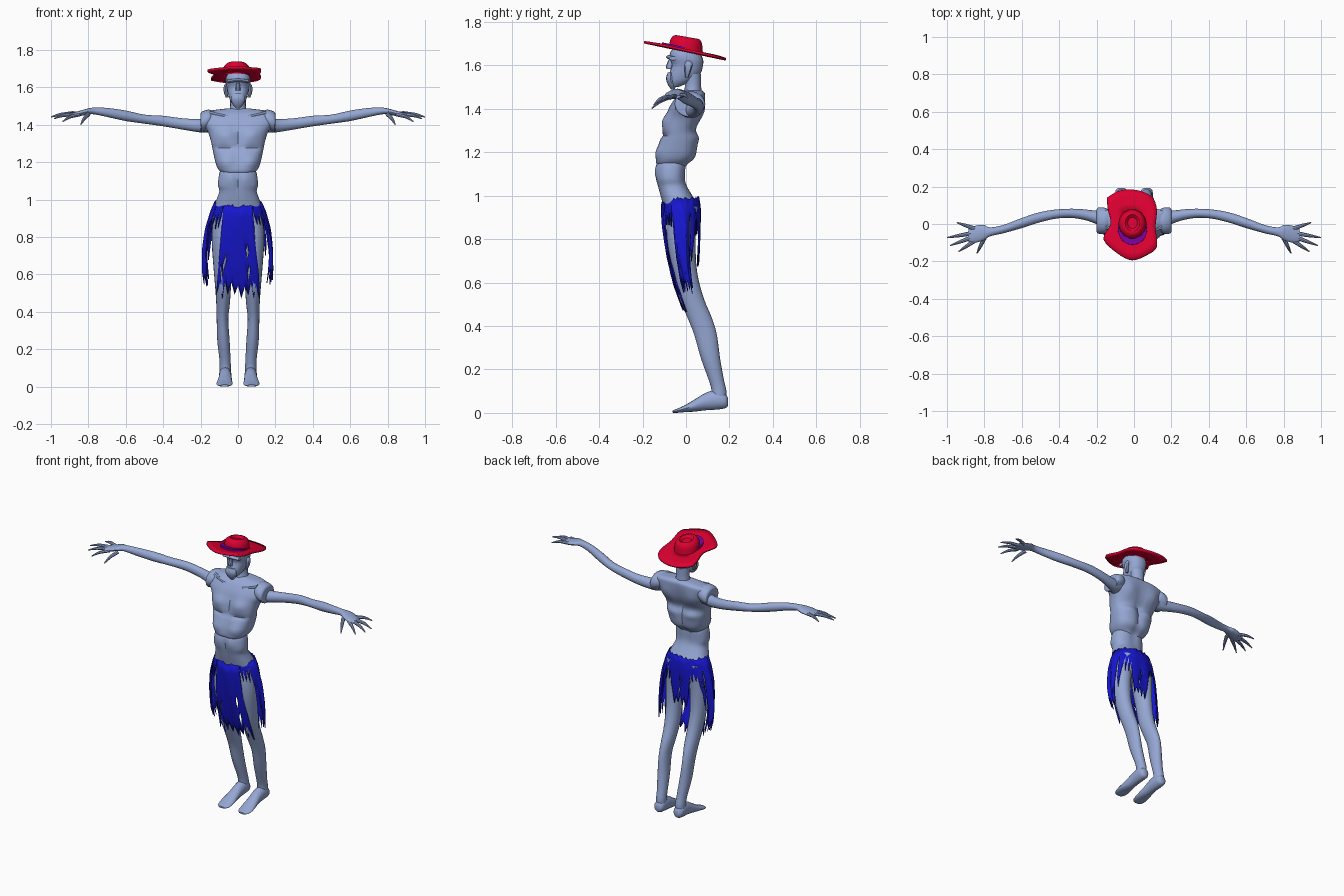
import bpy, bmesh, math, random
from mathutils import Vector

random.seed(4)


def material(name, rgb):
    m = bpy.data.materials.new(name)
    m.diffuse_color = (*rgb, 1)
    return m


SKIN = material("grey_blue_skin", (0.30, 0.385, 0.65))
RED = material("crimson_felt", (0.72, 0.0, 0.03))
BLUE = material("blue_cloth", (0.008, 0.008, 0.62))
PURPLE = material("purple_ribbon", (0.19, 0.0, 0.33))


def finish(name, bm, mat, angle=40, mirror=False):
    bmesh.ops.recalc_face_normals(bm, faces=bm.faces)
    me = bpy.data.meshes.new(name)
    bm.to_mesh(me)
    bm.free()
    ob = bpy.data.objects.new(name, me)
    bpy.context.collection.objects.link(ob)
    me.materials.append(mat)
    bpy.ops.object.select_all(action='DESELECT')
    ob.select_set(True)
    bpy.context.view_layer.objects.active = ob
    bpy.ops.object.shade_smooth_by_angle(angle=math.radians(angle))
    if mirror:
        ob.modifiers.new("mirror", 'MIRROR')
    return ob


def spline(rows, steps):
    """Catmull-Rom interpolation through rows of numbers."""
    out = []
    for i in range(len(rows) - 1):
        p0, p1, p2 = rows[max(i - 1, 0)], rows[i], rows[i + 1]
        p3 = rows[min(i + 2, len(rows) - 1)]
        for s in range(steps):
            t = s / steps
            out.append([0.5 * (2 * b + (c - a) * t + (2 * a - 5 * b + 4 * c - d) * t * t
                               + (3 * b - a - 3 * c + d) * t ** 3)
                        for a, b, c, d in zip(p0, p1, p2, p3)])
    return out + [list(rows[-1])]


def loft(name, rows, axes, mat, seg=16, steps=3, power=2.0, mirror=False, shape=None, angle=40):
    """Rows are (x, y, z, ra, rb); axes are the two directions of each ring."""
    bm = bmesh.new()
    u, v = Vector(axes[0]), Vector(axes[1])
    rings = []
    for x, y, z, ra, rb in spline(rows, steps):
        ring = []
        for k in range(seg):
            a = 2 * math.pi * k / seg
            c, s = math.cos(a), math.sin(a)
            c = math.copysign(abs(c) ** (2 / power), c)
            s = math.copysign(abs(s) ** (2 / power), s)
            p = Vector((x, y, z)) + u * ra * c + v * rb * s
            if shape:
                p = shape(p, s)
            ring.append(bm.verts.new(p))
        rings.append(ring)
    for r, q in zip(rings, rings[1:]):
        for k in range(seg):
            n = (k + 1) % seg
            bm.faces.new((r[k], r[n], q[n], q[k]))
    bm.faces.new(rings[0])
    bm.faces.new(rings[-1])
    return finish(name, bm, mat, angle, mirror)


X, Y, Z = (1, 0, 0), (0, 1, 0), (0, 0, 1)


def column(name, rows, **kw):
    """Upright loft from (z, half width, front y, back y)."""
    return loft(name, [(0, (f + b) / 2, z, w, (b - f) / 2) for z, w, f, b in rows], (X, Y), SKIN, **kw)


# Muscle relief: (side, x, z, x spread, z spread, height)
RELIEF = [(-1, .075, 1.345, .05, .035, .020), (-1, 0, 1.30, .012, .10, -.014),
          (-1, .07, 1.20, .04, .03, .014), (-1, .04, 1.11, .025, .025, .008),
          (-1, 0, 1.08, .01, .06, -.010), (-1, .07, 1.277, .06, .012, -.014),
          (1, .09, 1.39, .04, .05, .012), (1, 0, 1.25, .02, .16, -.015),
          (1, .07, 1.27, .05, .025, .012)]


def muscles(p, s):
    for side, x, z, sx, sz, h in RELIEF:
        if s * side > 0:
            g = math.exp(-((abs(p.x) - x) / sx) ** 2 - ((p.z - z) / sz) ** 2)
            p.y += side * h * g * min(1, abs(s) * 1.5)
    return p


# Torso: chest with an overhanging rib cage, then belly and hips
column("chest", [(1.13, .06, -.10, 0), (1.145, .09, -.135, .01), (1.18, .115, -.137, .045),
                 (1.25, .132, -.122, .055), (1.30, .142, -.108, .045), (1.36, .16, -.09, .07),
                 (1.41, .192, -.075, .082), (1.455, .197, -.045, .088), (1.475, .15, -.02, .085),
                 (1.487, .06, 0, .07)], seg=48, steps=4, power=2.6, shape=muscles)
column("belly", [(1.17, .085, -.12, -.01), (1.14, .10, -.137, 0), (1.08, .107, -.138, -.003),
                 (1.045, .1, -.13, .005), (1.0, .115, -.118, .03), (.95, .132, -.105, .058),
                 (.88, .135, -.095, .062), (.82, .11, -.07, .04)],
       seg=40, power=2.4, shape=muscles)
loft("shoulder", [(.135, .02, 1.43, .055, .045), (.16, .018, 1.427, .07, .054),
                  (.195, .018, 1.415, .068, .054), (.20, .018, 1.412, .05, .04)], (Y, Z), SKIN, mirror=True)
loft("collar_bone", [(.015, -.035, 1.437, .012, .012), (.08, -.04, 1.447, .011, .011),
                     (.15, -.015, 1.462, .014, .014)], (Y, Z), SKIN, seg=8, mirror=True)

# Head, neck and face
column("neck", [(1.44, .055, -.025, .075), (1.50, .042, -.005, .07), (1.56, .045, -.01, .07)], seg=16)
column("head", [(1.50, .02, -.07, -.035), (1.525, .04, -.08, .02), (1.56, .052, -.078, .065),
                (1.60, .06, -.065, .078), (1.63, .066, -.075, .078), (1.66, .062, -.072, .06),
                (1.69, .04, -.05, .03)], seg=24, power=2.3)
loft("brow", [(-.055, -.06, 1.632, .018, .009), (0, -.078, 1.638, .014, .009),
              (.055, -.06, 1.632, .018, .009)], (Y, Z), SKIN, seg=8)
loft("nose", [(0, -.066, 1.635, .007, .01), (0, -.076, 1.60, .012, .015),
              (0, -.078, 1.583, .013, .012)], (X, Y), SKIN, seg=8)
loft("beard", [(0, -.07, 1.567, .03, .014), (0, -.072, 1.54, .038, .02),
               (0, -.065, 1.51, .03, .018), (0, -.06, 1.488, .01, .008)], (X, Y), SKIN, seg=12)
loft("ear", [(.058, .003, 1.545, .008, .008), (.066, .008, 1.575, .01, .014),
             (.066, .012, 1.605, .01, .018), (.062, .01, 1.62, .006, .01)], (X, Y), SKIN, seg=8, mirror=True)

# Arms and hands
loft("arm", [(.15, .01, 1.405, .06, .045), (.2, .035, 1.395, .036, .036), (.3, .055, 1.405, .026, .03),
             (.4, .055, 1.42, .024, .028), (.5, .037, 1.43, .027, .024), (.6, .005, 1.448, .027, .028),
             (.7, -.028, 1.466, .022, .024), (.77, -.042, 1.474, .024, .018),
             (.805, -.046, 1.47, .042, .016), (.85, -.055, 1.46, .045, .014),
             (.885, -.06, 1.455, .036, .009)], (Y, Z), SKIN, mirror=True)
FINGERS = {"thumb": ((.80, -.075, 1.455), (.84, -.157, 1.402)),
           "index_finger": ((.85, -.088, 1.455), (.937, -.147, 1.418)),
           "middle_finger": ((.87, -.073, 1.455), (.983, -.115, 1.433)),
           "ring_finger": ((.87, -.05, 1.457), (.999, -.073, 1.442)),
           "little_finger": ((.85, -.025, 1.46), (.947, .008, 1.45))}
for name, (a, b) in FINGERS.items():
    a, b = Vector(a), Vector(b)
    mid = a.lerp(b, .55) + Vector((0, 0, .008))
    d = (b - a).normalized()
    side = d.cross(Vector(Z)).normalized()
    loft(name, [(*a, .012, .011), (*mid, .009, .009), (*b, .003, .003)],
         (side, side.cross(d)), SKIN, seg=8, mirror=True)

# Legs and feet
loft("leg", [(.07, -.015, .95, .06, .07), (.083, -.022, .8, .058, .066), (.085, -.005, .65, .047, .056),
             (.08, .025, .53, .042, .056), (.08, .062, .44, .036, .056), (.083, .09, .36, .031, .052),
             (.078, .113, .25, .033, .044), (.07, .14, .15, .03, .035), (.068, .152, .10, .03, .034),
             (.068, .15, .05, .03, .034)], (X, Y), SKIN, seg=20, mirror=True)
loft("foot", [(.068, .193, .05, .015, .018), (.068, .18, .055, .03, .034), (.068, .14, .06, .034, .045),
              (.068, .09, .052, .034, .04), (.07, .04, .034, .038, .028), (.072, -.01, .018, .043, .015),
              (.072, -.045, .009, .038, .009), (.072, -.063, .006, .022, .005)], (X, Z), SKIN,
     mirror=True)

# Tattered skirt: hem height depends on the direction around the hips
WRAP = [(.985, .128, -.112, .062), (.94, .148, -.116, .07), (.85, .172, -.108, .068), (.72, .188, -.088, .06),
        (.60, .186, -.062, .062), (.45, .165, -.01, .085)]
HEM = [(32, .50), (64, .88), (118, .58), (130, .72), (160, .86), (181, .70)]


def wrap_point(a, z):
    for lo, hi in zip(WRAP[1:], WRAP):
        if z >= lo[0] or lo is WRAP[-1]:
            t = (z - lo[0]) / (hi[0] - lo[0])
            w, f, b = (l + (h - l) * t for l, h in zip(lo[1:], hi[1:]))
            break
    k = 1 + .035 * math.sin(a * 11 + z * 9) * min(1, (1 - z) * 5)
    return Vector((w * k * math.sin(a), (f + b) / 2 - (b - f) / 2 * k * math.cos(a), z))


bm = bmesh.new()
COLS, ROWS = 84, 8
cols = []
for i in range(COLS):
    deg = (i * 360 / COLS + 180) % 360 - 180
    hem = next(h for limit, h in HEM if abs(deg) <= limit)
    hem += random.uniform(0, .04) + (-.045 if i % 2 else .03)
    top = .965 + .025 * min(1, abs(deg) / 90) + random.uniform(-.008, .008)
    col = []
    for r in range(ROWS + 1):
        z = top + (hem - top) * r / ROWS
        spread = 1 + .4 * max(0, .75 - z) / .25 if abs(deg) <= 32 else 1   # front panel widens downward
        col.append(bm.verts.new(wrap_point(math.radians(deg * spread), z)))
    cols.append(col)
for i, c in enumerate(cols):
    n = cols[(i + 1) % COLS]
    cut = abs(c[-1].co.z - n[-1].co.z) > .15   # tear between long and short strips
    for r in range(ROWS):
        if cut and r > 1:
            continue
        if 3 < r < 7 and random.random() < .03:   # moth holes
            continue
        bm.faces.new((c[r], c[r + 1], n[r + 1], n[r]))
skirt = finish("tattered_skirt", bm, BLUE, 25)
solid = skirt.modifiers.new("cloth", 'SOLIDIFY')
solid.thickness = .006

# Hat brim: wavy outline on a plane tilted up at the front
OUTLINE = [(-.145, .14), (-.075, .178), (.015, .18), (.095, .145), (.122, .08), (.115, -.015), (.122, -.12),
           (.07, -.165), (-.01, -.193), (-.09, -.155), (-.163, -.08), (-.125, 0), (-.14, .08)]
loop = spline(OUTLINE + OUTLINE[:1], 4)[:-1]
bm = bmesh.new()
rings = []
for f in (.35, .6, .8, 1):
    ring = []
    for x, y in loop:
        x, y = x * f - .01 * (1 - f), y * f
        ring.append(bm.verts.new((x, y, 1.666 - .21 * y + .25 * x * x)))
    rings.append(ring)
for r, q in zip(rings, rings[1:]):
    for k in range(len(loop)):
        n = (k + 1) % len(loop)
        bm.faces.new((r[k], r[n], q[n], q[k]))
brim = finish("hat_brim", bm, RED)
solid = brim.modifiers.new("felt", 'SOLIDIFY')
solid.thickness, solid.offset = .012, 0

# Dented crown and the loose ribbon lying around it
loft("hat_crown", [(-.008, 0, 1.664, .076, .08), (-.008, 0, 1.69, .073, .078), (-.008, .002, 1.712, .067, .073),
                   (-.008, .005, 1.727, .052, .062), (-.008, .006, 1.73, .04, .045),
                   (-.008, .006, 1.716, .026, .03)], (X, (0, 1, -.17)), RED, seg=14, steps=2, angle=30)
loft("hat_ribbon", [(-.008, -.03, 1.672, .078, .082), (-.008, -.03, 1.689, .077, .081)],
     (X, (0, 1, -.21)), PURPLE, seg=28, steps=1)
